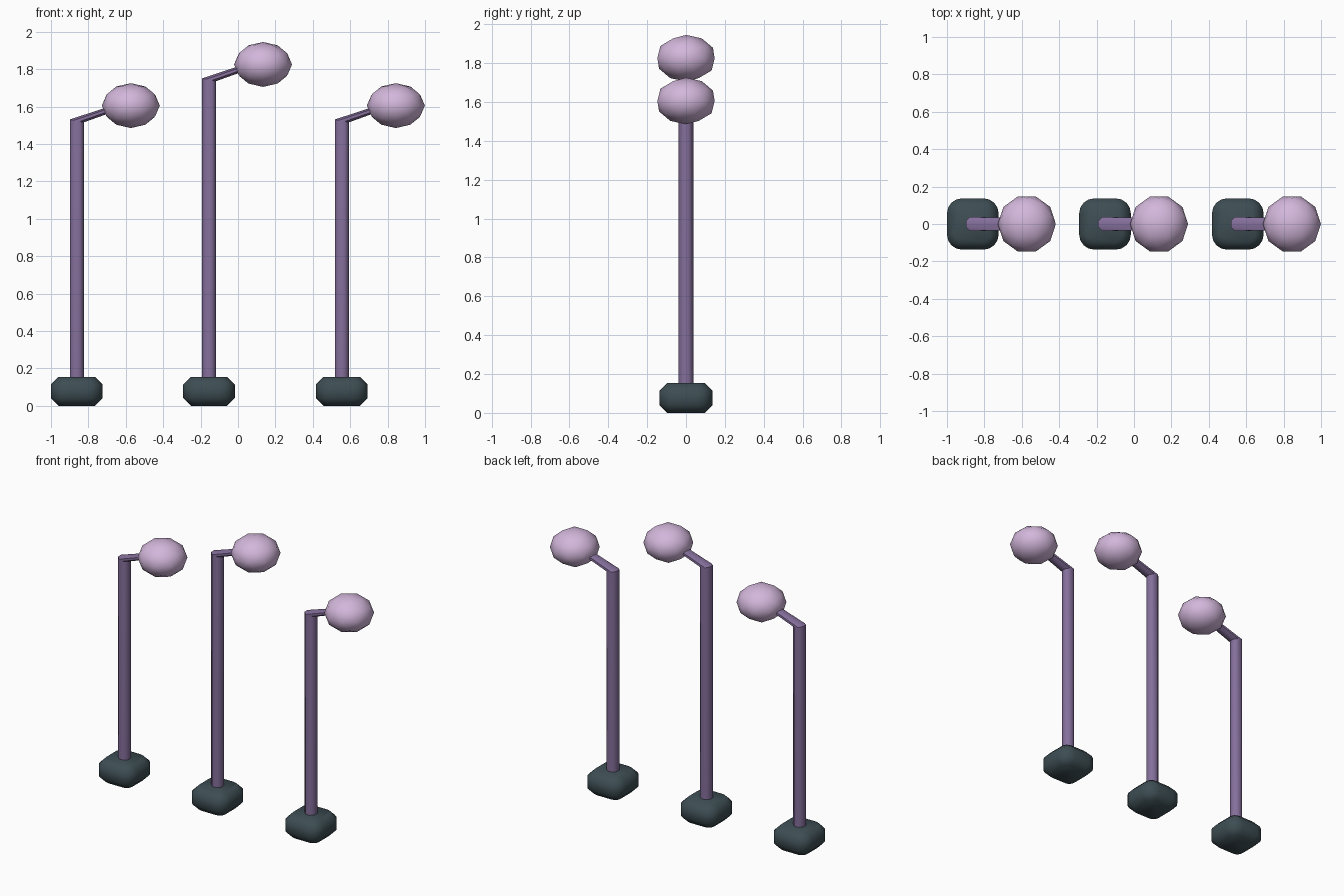
import bpy, bmesh, math
from mathutils import Matrix, Vector

cube = bpy.data.objects.get("Cube")
if cube:
    bpy.data.objects.remove(cube, do_unlink=True)


def material(name, rgb):
    m = bpy.data.materials.new(name)
    m.use_nodes = True
    m.diffuse_color = (*rgb, 1)
    m.node_tree.nodes["Principled BSDF"].inputs["Base Color"].default_value = (*rgb, 1)
    return m


SLATE = material("dark slate", (0.047, 0.075, 0.087))
PURPLE = material("muted purple", (0.235, 0.16, 0.33))
LILAC = material("pale lilac", (0.65, 0.47, 0.71))


def finish(bm, name, mat, loc, angle):
    bmesh.ops.recalc_face_normals(bm, faces=bm.faces[:])
    mesh = bpy.data.meshes.new(name)
    bm.to_mesh(mesh)
    bm.free()
    mesh.materials.append(mat)
    ob = bpy.data.objects.new(name, mesh)
    ob.location = loc
    bpy.context.collection.objects.link(ob)
    bpy.ops.object.select_all(action='DESELECT')
    ob.select_set(True)
    bpy.context.view_layer.objects.active = ob
    bpy.ops.object.shade_smooth_by_angle(angle=math.radians(angle))
    return ob


# Foot: block with rounded corners and chamfered top and bottom rims
def foot(name, x):
    size = Vector((0.276, 0.274, 0.155))
    bm = bmesh.new()
    bmesh.ops.create_cube(bm, size=1, matrix=Matrix.Diagonal(size).to_4x4())
    upright = [e for e in bm.edges if abs(e.verts[0].co.z - e.verts[1].co.z) > 0.1]
    bmesh.ops.bevel(bm, geom=upright, offset=0.08, segments=4, profile=0.5, affect='EDGES')
    rims = [e for e in bm.edges if abs(e.verts[0].co.z - e.verts[1].co.z) < 0.01]
    bmesh.ops.bevel(bm, geom=rims, offset=0.041, segments=1, affect='EDGES')
    finish(bm, name, SLATE, (x, 0, size.z / 2), 50)


# Post and arm: an eight-sided tube whose top ring is drawn out sideways
def post(name, x, top):
    bm = bmesh.new()
    stations = [(0, 0.1, 0.0405, 0), (0, top, 0.0405, -0.2), (0.25, top + 0.086, 0.034, -0.2)]
    rings = []
    for cx, cz, r, tilt in stations:
        angles = [math.radians(22.5 + 45 * i) for i in range(8)]
        rings.append([bm.verts.new((cx + r * math.cos(a), r * math.sin(a),
                                    cz + tilt * r * math.cos(a))) for a in angles])
    for low, high in zip(rings, rings[1:]):
        for i in range(8):
            j = (i + 1) % 8
            bm.faces.new((low[i], low[j], high[j], high[i]))
    bm.faces.new(rings[0][::-1])
    bm.faces.new(rings[-1])
    finish(bm, name, PURPLE, (x, 0, 0), 50)


# Globe: flattened low-poly ball
def globe(name, x, z):
    bm = bmesh.new()
    bmesh.ops.create_icosphere(bm, subdivisions=2, radius=1,
                               matrix=Matrix.Rotation(math.pi / 2, 4, 'Z'))
    bmesh.ops.scale(bm, vec=(0.155, 0.155, 0.12), verts=bm.verts[:])
    finish(bm, name, LILAC, (x, 0, z), 60)


# Three lamps in a row, the middle one taller
for side, x, top in (("right", -0.862, 1.523), ("middle", -0.155, 1.743), ("left", 0.555, 1.523)):
    foot(side + "_foot", x)
    post(side + "_post_and_arm", x, top)
    globe(side + "_globe", x + 0.289, top + 0.082)
